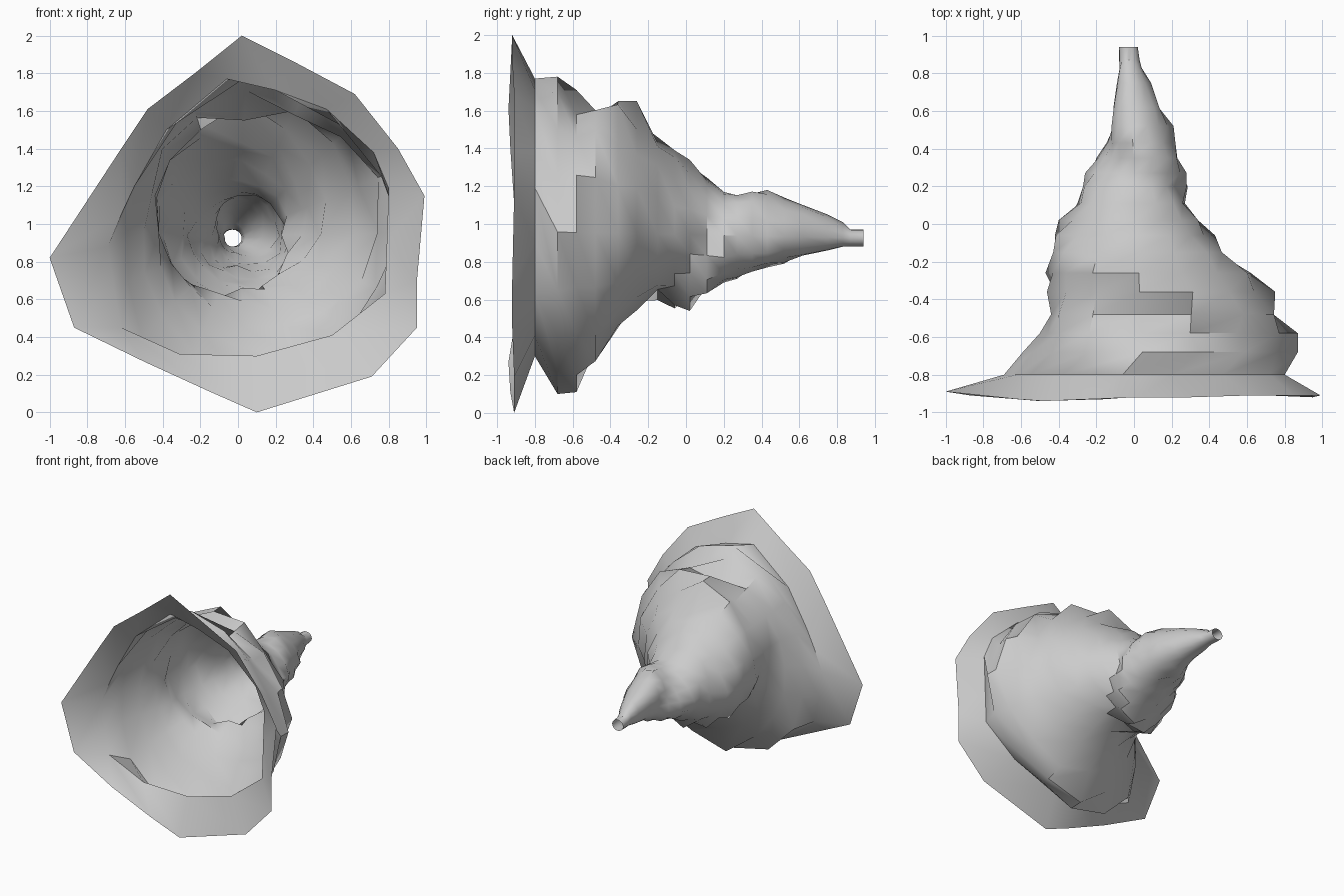
import bpy, bmesh, math

if "Cube" in bpy.data.objects:
    bpy.data.objects.remove(bpy.data.objects["Cube"])

N = 16  # sides of every ring

# Funnel silhouette: y, left x, right x, bottom z, top z
PROFILE = [
    (-.80, -.69, .80, .28, 1.77), (-.68, -.59, .87, .10, 1.78),
    (-.58, -.50, .87, .11, 1.71), (-.48, -.42, .74, .34, 1.55),
    (-.36, -.42, .75, .45, 1.65), (-.26, -.47, .62, .59, 1.65),
    (-.15, -.42, .44, .66, 1.43), (-.06, -.42, .43, .57, 1.39),
    (.02, -.40, .34, .54, 1.34), (.11, -.29, .23, .67, 1.23),
    (.20, -.27, .28, .69, 1.17), (.27, -.26, .28, .71, 1.15),
    (.35, -.19, .23, .78, 1.16), (.43, -.14, .22, .77, 1.18),
    (.52, -.10, .21, .79, 1.14), (.62, -.10, .13, .85, 1.10),
    (.75, -.09, .09, .86, 1.05), (.83, -.07, .04, .88, 1.01),
    (.87, -.08, .03, .88, .97), (.94, -.08, .02, .88, .97)]

# Irregular flared mouth (x, z), clockwise from the top
RIM = [(.02, 2), (.3, 1.86), (.62, 1.69), (.85, 1.4), (.99, 1.15), (.95, .7),
       (.95, .45), (.71, .19), (.1, 0), (-.15, .11), (-.5, .27), (-.87, .45),
       (-1, .82), (-.62, 1.4), (-.48, 1.61), (-.23, 1.8)]
RIM_Y = [-.92, -.92, -.91, -.91, -.91, -.92, -.92, -.91,
         -.91, -.93, -.94, -.91, -.89, -.93, -.94, -.93]
# Throat just behind the mouth
THROAT = [(-.06, 1.77), (.2, 1.71), (.47, 1.61), (.72, 1.38), (.8, 1.19), (.79, .9),
          (.78, .63), (.5, .41), (.1, .3), (-.31, .31), (-.62, .45), (-.66, .67),
          (-.69, .88), (-.62, 1.05), (-.55, 1.2), (-.38, 1.5)]


def centre(y):
    return -.03 + .046 * (.94 - y), .925 + .02 * (.94 - y)


def cone(y):
    return .05 + .71 * max(0, (.94 - y) / 1.74) ** 1.2


def ratio(side, y):
    """Bulge relative to the plain cone; side 0 top, 1 right, 2 bottom, 3 left."""
    y = min(max(y, -.8), .94)

    def at(row):
        cx, cz = centre(row[0])
        return (row[4] - cz, row[2] - cx, cz - row[3], cx - row[1])[side] / cone(row[0])
    for a, b in zip(PROFILE, PROFILE[1:]):
        if y <= b[0]:
            t = (y - a[0]) / (b[0] - a[0])
            return at(a) * (1 - t) + at(b) * t
    return at(PROFILE[-1])


def body_ring(y):
    """Blend the side profiles along a helix so the ridges spiral."""
    cx, cz = centre(y)
    pitch = (.25 - .1 * y) * min(1, max(0, (.9 - y) / .3)) * min(1, (y + .85) / .3)
    pts = []
    for i in range(N):
        q, k = divmod(i, N // 4)
        t = k / (N // 4)
        # ridges advance toward +y going bottom > right > top > left
        a = ratio(q, y + t * pitch)
        b = ratio((q + 1) % 4, y - (1 - t) * pitch)
        s = t * t * (3 - 2 * t)
        r = cone(y) * (a * (1 - s) + b * s)
        ang = 2 * math.pi * i / N
        pts.append((cx + r * math.sin(ang), y, cz + r * math.cos(ang)))
    return pts


rings = [[(x, y, z) for (x, z), y in zip(RIM, RIM_Y)],
         [(x, -.8, z) for x, z in THROAT]]
rings += [body_ring(row[0]) for row in PROFILE[1:]]

# Open swirling funnel skin
bm = bmesh.new()
loops = [[bm.verts.new(p) for p in ring] for ring in rings]
for a, b in zip(loops, loops[1:]):
    for i in range(N):
        j = (i + 1) % N
        bm.faces.new((a[i], a[j], b[j], b[i]))
bmesh.ops.recalc_face_normals(bm, faces=bm.faces)
mesh = bpy.data.meshes.new("swirling_funnel")
bm.to_mesh(mesh)
bm.free()
funnel = bpy.data.objects.new("swirling_funnel", mesh)
bpy.context.collection.objects.link(funnel)
bpy.context.view_layer.objects.active = funnel
funnel.select_set(True)
bpy.ops.object.shade_smooth_by_angle(angle=math.radians(40))
